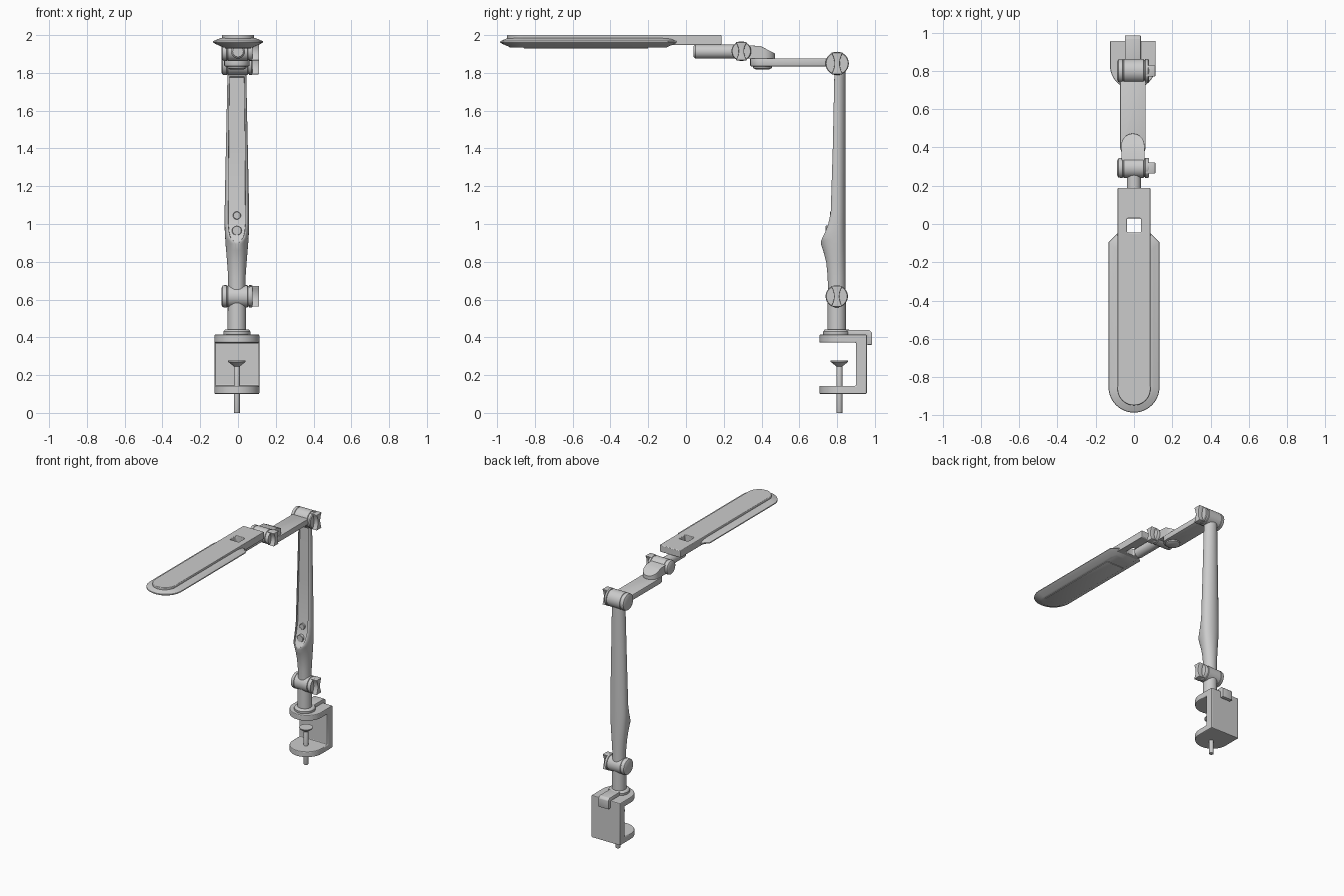
import bpy, bmesh
from math import sin, cos, pi, radians

if "Cube" in bpy.data.objects:
    bpy.data.objects.remove(bpy.data.objects["Cube"])

X0 = -0.006  # centre line of the stand


def finish(ob, bevel=0.0, angle=35, seg=2):
    bpy.ops.object.select_all(action='DESELECT')
    ob.select_set(True)
    bpy.context.view_layer.objects.active = ob
    if bevel:
        m = ob.modifiers.new("bevel", 'BEVEL')
        m.width, m.segments, m.limit_method = bevel, seg, 'ANGLE'
        m.angle_limit = radians(40)
    if ob.modifiers:
        bpy.ops.object.convert(target='MESH')
    bpy.ops.object.shade_smooth_by_angle(angle=radians(angle))
    return ob


def loft(name, rings):
    """Closed solid through rings of equal point count."""
    bm = bmesh.new()
    vs = [[bm.verts.new(p) for p in r] for r in rings]
    n = len(rings[0])
    for a, b in zip(vs, vs[1:]):
        for i in range(n):
            j = (i + 1) % n
            bm.faces.new((a[i], a[j], b[j], b[i]))
    bm.faces.new(vs[0])
    bm.faces.new(vs[-1])
    bmesh.ops.recalc_face_normals(bm, faces=bm.faces[:])
    me = bpy.data.meshes.new(name)
    bm.to_mesh(me)
    bm.free()
    ob = bpy.data.objects.new(name, me)
    bpy.context.collection.objects.link(ob)
    return ob


def place(axis, p, h):
    return {'x': (h, p[0], p[1]), 'y': (p[0], h, p[1]), 'z': (p[0], p[1], h)}[axis]


def prism(name, pts, axis, lo, hi):
    return loft(name, [[place(axis, p, h) for p in pts] for h in (lo, hi)])


def turned(name, axis, c, prof, n=40):
    """Solid of revolution; prof holds (position along axis, radius)."""
    return loft(name, [[place(axis, (c[0] + r * cos(2 * pi * i / n), c[1] + r * sin(2 * pi * i / n)), h)
                        for i in range(n)] for h, r in prof])


def d_shape(cx, w, y_round, y_flat, n=24):
    """Plan outline with one semicircular end and one square end."""
    s = 1 if y_flat > y_round else -1
    cy = y_round + s * w
    arc = [(cx + w * cos(pi * i / n), cy - s * w * sin(pi * i / n)) for i in range(n + 1)]
    return arc + [(cx - w, y_flat), (cx + w, y_flat)]


def boolean(ob, cutter, op):
    m = ob.modifiers.new("bool", 'BOOLEAN')
    m.object, m.operation, m.solver = cutter, op, 'EXACT'
    finish(ob)
    bpy.data.objects.remove(cutter)


# table clamp: C profile trimmed to a round-fronted plan
clamp = prism("clamp_body", [(.70, .10), (.957, .10), (.957, .415), (.70, .415), (.70, .372),
                             (.90, .372), (.90, .143), (.70, .143)], 'x', -.2, .2)
boolean(clamp, prism("cutter", d_shape(X0, .119, .706, 1.1), 'z', 0, .6), 'INTERSECT')
finish(clamp, .006)

# clamp screw with pad
turned_parts = [
    ("clamp_screw", 'z', (X0, .812), [(0, .016), (.255, .016)], .002),
    ("screw_pad", 'z', (X0, .812), [(.246, .016), (.27, .046), (.277, .047)], 0),
    ("base_collar", 'z', (X0, .798), [(.41, .072), (.43, .072), (.441, .064)], .003),
    ("base_post", 'z', (X0, .798), [(.43, .049), (.61, .048)], 0),
    ("forearm_pivot_cap", 'z', (X0, .405), [(1.818, .036), (1.826, .05), (1.838, .05)], 0),
    ("lower_button", 'y', (X0, .965), [(.738, .023), (.741, .026), (.79, .026)], 0),
    ("upper_button", 'y', (X0, 1.045), [(.762, .018), (.765, .021), (.80, .021)], 0),
    ("shade_connector", 'y', (0, 1.913), [(.04, .028), (.05, .037), (.27, .037)], 0),
]
for name, axis, c, prof, bev in turned_parts:
    finish(turned(name, axis, c, prof), bev)

# hook over the back of the clamp
finish(prism("clamp_hook", [(.80, .41), (.958, .41), (.958, .36), (.985, .36), (.985, .425),
                            (.97, .44), (.80, .44)], 'x', X0 - .042, X0 + .042), .004)

# three hinge joints with wing knobs
for name, y, z, r in (("lower", .798, .617, .059), ("upper", .800, 1.850, .062), ("shade", .293, 1.915, .052)):
    finish(turned(name + "_joint", 'x', (y, z), [
        (-.088, r * .75), (-.082, r * .95), (-.072, r), (-.06, r), (-.058, r * .95), (-.055, r * .95),
        (-.053, r), (.05, r), (.052, r * .92), (.057, r * .92), (.059, r), (.072, r), (.078, r * .93)]))
    t = [-1 + i / 5 for i in range(11)]
    half = [(.014 + .016 * k * k, .88 * r * k + .05 * r * k ** 3) for k in t]
    wing = [(y + a, z + b) for a, b in half] + [(y - a, z + b) for a, b in reversed(half)]
    finish(prism(name + "_joint_knob", wing, 'x', .06, .112), .004)


# main arm: rounded back, grooved front
def arm_ring(z, w, yf, g, d, n=12):
    yb, ym = .845, .80
    back = [(X0 + w * cos(pi * i / (2 * n)), ym + (yb - ym) * sin(pi * i / (2 * n))) for i in range(2 * n + 1)]
    edge = [(g + (w - g) * cos(pi * i / (2 * n)), ym - (ym - yf) * sin(pi * i / (2 * n))) for i in range(1, n + 1)]
    left = [(X0 - x, y) for x, y in edge]
    right = [(X0 + x, y) for x, y in reversed(edge)]
    floor = [(X0 - g * .97, yf + d), (X0 + g * .97, yf + d)]
    return [(x, y, z) for x, y in back + left + floor + right]


finish(loft("main_arm", [arm_ring(*s) for s in (
    (.62, .046, .752, .005, 0), (.72, .046, .750, .005, 0), (.80, .052, .742, .005, 0),
    (.86, .057, .726, .005, 0), (.895, .060, .714, .006, 0), (.912, .061, .716, .02, .001),
    (.928, .062, .722, .034, .008), (.96, .064, .738, .042, .012), (1.0, .065, .753, .046, .012),
    (1.06, .065, .766, .046, .012), (1.4, .058, .777, .044, .012), (1.775, .050, .785, .040, .012),
    (1.78, .050, .785, .040, .0005), (1.84, .048, .786, .040, .0005))]), angle=40)

# forearm plate
finish(prism("forearm", d_shape(X0, .067, .34, .79), 'z', 1.835, 1.877), .005)

# bracket between forearm and shade joint
bracket = prism("shade_bracket", [(.29, 1.877), (.6, 1.877), (.6, 1.903), (.47, 1.903), (.395, 1.942),
                                  (.29, 1.948)], 'x', -.2, .2)
boolean(bracket, prism("cutter", d_shape(X0, .06, .472, .2), 'z', 1.8, 2), 'INTERSECT')
finish(bracket, .004)


# lamp shade: thin flange with angled shoulders
def shade_ring(z, o):
    w = .133 - o
    pts = d_shape(0, w, -.985 + o, -.095 - o)
    left, right = pts[-2], pts[-1]
    k = min(w - .01, .085)
    return [(x, y, z) for x, y in pts[:-2] + [left, (-k, -.048 - o), (k, -.048 - o), right]]


finish(loft("shade_flange", [shade_ring(*s) for s in (
    (1.934, .055), (1.939, .046), (1.954, .012), (1.962, 0), (1.968, .002), (1.980, .03), (1.986, .05))]))

# raised spine with a square through hole in the neck
spine = prism("shade_spine", d_shape(0, .086, -.947, .188), 'z', 1.948, 2.0)
hole = [(-.037, -.045), (.037, -.045), (.037, .03), (-.037, .03)]
boolean(spine, finish(prism("cutter", hole, 'z', 1.8, 2.2), .006), 'DIFFERENCE')
finish(spine, .009, seg=3)

# light diffuser on the underside
finish(prism("diffuser", [(-.07, -.86), (.07, -.86), (.07, -.2), (-.07, -.2)], 'z', 1.930, 1.94), .003)
